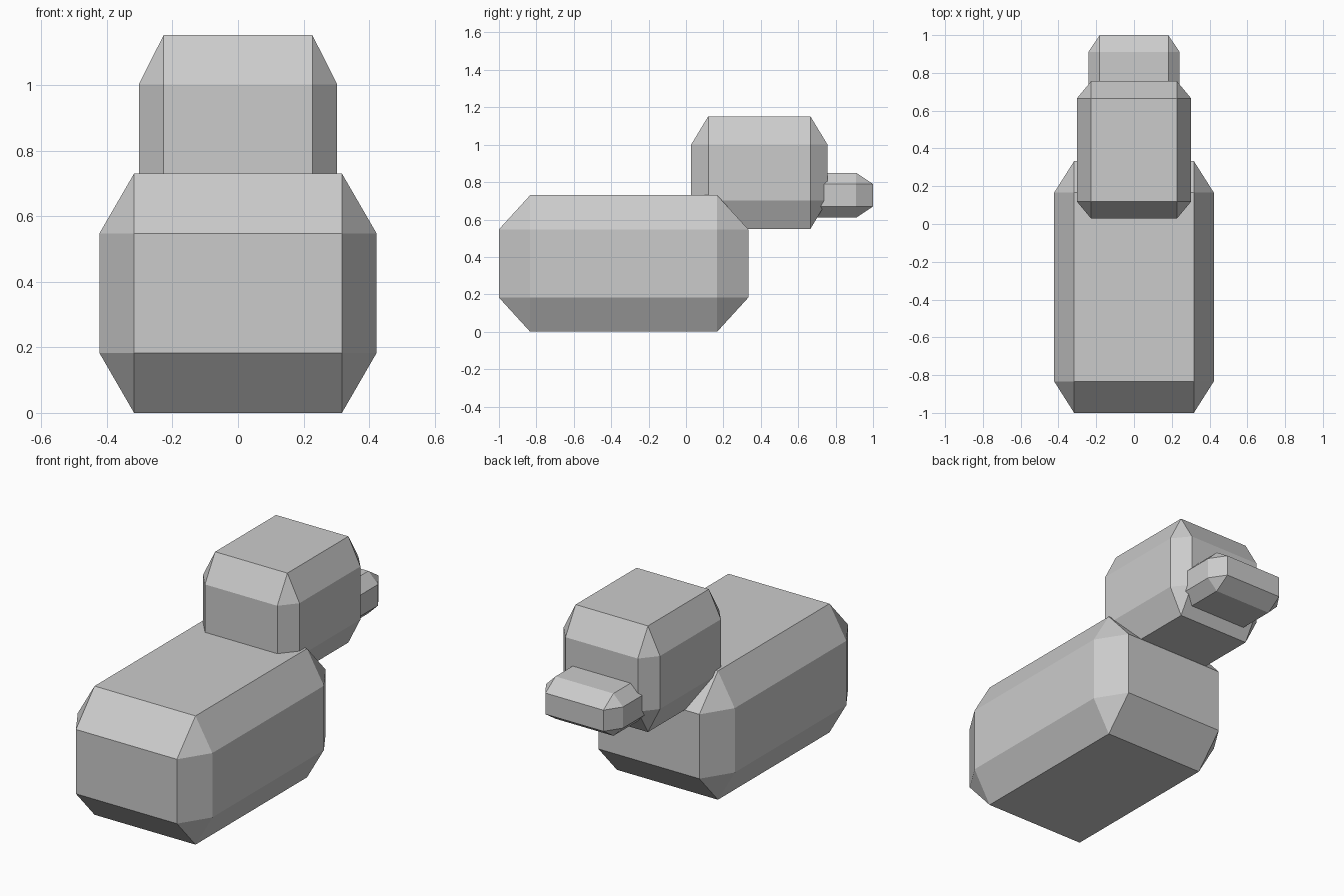
import bpy
import bmesh

# Remove the default cube
cube = bpy.data.objects.get("Cube")
if cube:
    bpy.data.objects.remove(cube, do_unlink=True)

# Single light grey material
GREY = (0.6, 0.6, 0.6, 1.0)
grey = bpy.data.materials.new("light_grey")
grey.use_nodes = True
grey.diffuse_color = GREY
bsdf = next(n for n in grey.node_tree.nodes if n.type == 'BSDF_PRINCIPLED')
bsdf.inputs["Base Color"].default_value = GREY
bsdf.inputs["Roughness"].default_value = 0.8


def chamfered_block(name, width, y_range, z_range):
    """Box whose edges are cut by 1/8 of its width and length, 1/4 of its height."""
    hx = width / 2
    hy = (y_range[1] - y_range[0]) / 2
    hz = (z_range[1] - z_range[0]) / 2
    ix, iy, iz = hx * 0.75, hy * 0.75, hz * 0.5
    bm = bmesh.new()
    # Three corner points per octant: one on each pair of opposite faces
    for sx in (-1, 1):
        for sy in (-1, 1):
            for sz in (-1, 1):
                for x, y, z in ((hx, iy, iz), (ix, hy, iz), (ix, iy, hz)):
                    bm.verts.new((sx * x, sy * y, sz * z))
    bmesh.ops.convex_hull(bm, input=bm.verts)
    bmesh.ops.dissolve_limit(bm, angle_limit=0.01, verts=bm.verts, edges=bm.edges)
    bmesh.ops.recalc_face_normals(bm, faces=bm.faces)
    mesh = bpy.data.meshes.new(name)
    bm.to_mesh(mesh)
    bm.free()
    mesh.materials.append(grey)
    obj = bpy.data.objects.new(name, mesh)
    obj.location = (0, sum(y_range) / 2, sum(z_range) / 2)
    bpy.context.collection.objects.link(obj)
    return obj


# Body, raised head and snout
chamfered_block("body", 0.845, (-1.0, 0.333), (0.0, 0.73))
chamfered_block("head", 0.605, (0.028, 0.756), (0.55, 1.152))
chamfered_block("snout", 0.484, (0.28, 1.0), (0.61, 0.85))
